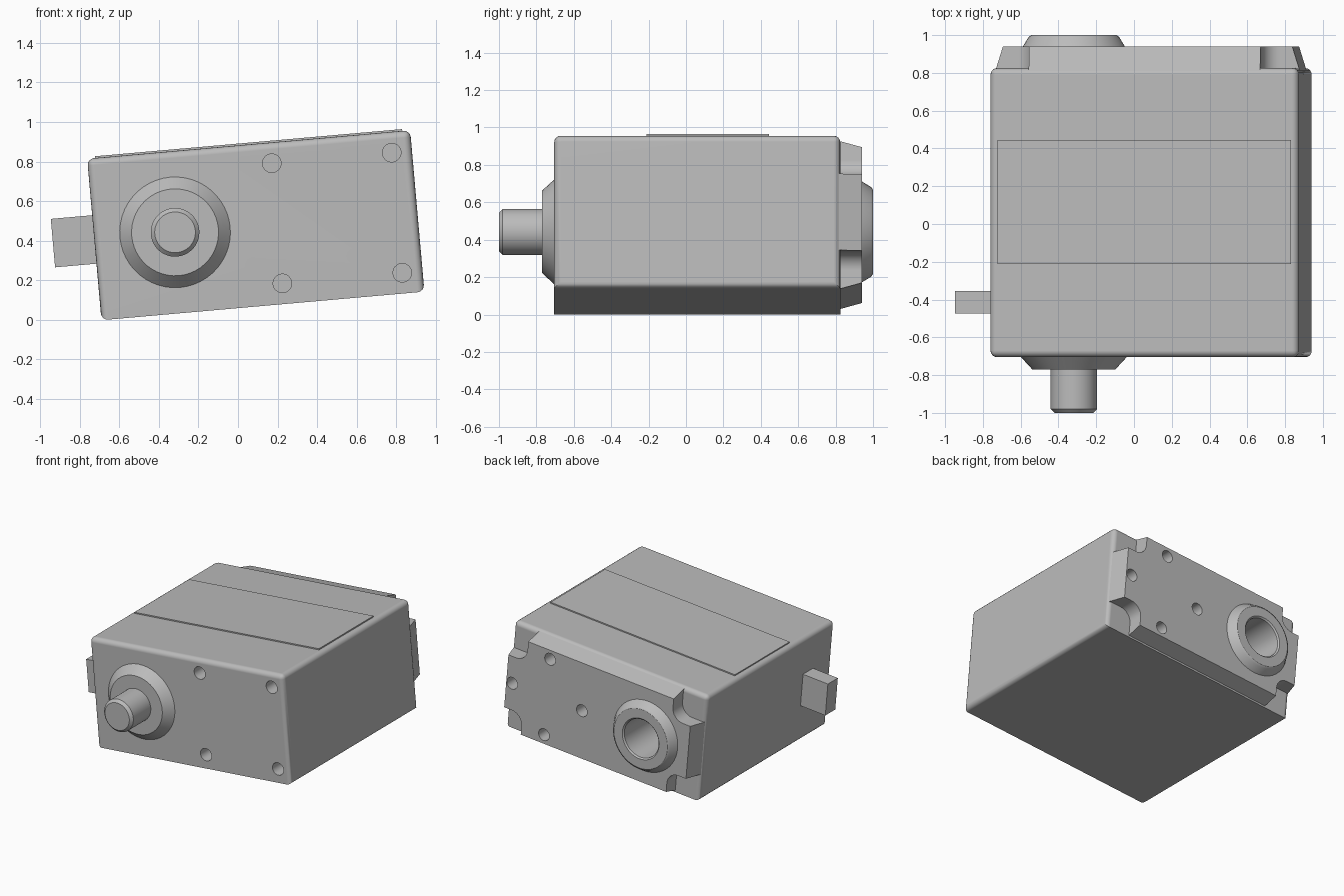
import bpy, bmesh, math
from mathutils import Matrix, Vector

if "Cube" in bpy.data.objects:
    bpy.data.objects.remove(bpy.data.objects["Cube"])

# The whole housing leans about the y axis
TILT = Matrix.Translation((0.09, 0, 0.478)) @ Matrix.Rotation(math.radians(-5.05), 4, 'Y')
W, H = 0.82, 0.41          # half width and half height of the housing
FRONT, STEP, BACK = -0.705, 0.825, 0.94
SHAFT_X = -W / 2

grey = bpy.data.materials.new("plain grey")
grey.use_nodes = True
grey.diffuse_color = (0.5, 0.5, 0.5, 1)
grey.node_tree.nodes["Principled BSDF"].inputs["Base Color"].default_value = (0.5, 0.5, 0.5, 1)


def make(name, bm):
    bmesh.ops.recalc_face_normals(bm, faces=bm.faces)
    mesh = bpy.data.meshes.new(name)
    bm.to_mesh(mesh)
    bm.free()
    mesh.materials.append(grey)
    ob = bpy.data.objects.new(name, mesh)
    bpy.context.collection.objects.link(ob)
    ob.matrix_world = TILT
    return ob


def activate(ob):
    bpy.ops.object.select_all(action='DESELECT')
    ob.select_set(True)
    bpy.context.view_layer.objects.active = ob


def smooth(ob):
    activate(ob)
    bpy.ops.object.shade_smooth_by_angle(angle=math.radians(30))
    mod = ob.modifiers.new("flat_normals", 'WEIGHTED_NORMAL')
    mod.keep_sharp = True


def box(lo, hi):
    bm = bmesh.new()
    lo, hi = Vector(lo), Vector(hi)
    bmesh.ops.create_cube(bm, size=1, matrix=Matrix.Translation((lo + hi) / 2)
                          @ Matrix.Diagonal((*(hi - lo), 1)))
    return bm


def lathe(name, profile, x=SHAFT_X, closed=False):
    """Spin (radius, y) points about an axis along y."""
    bm = bmesh.new()
    verts = [bm.verts.new((x + r, y, 0)) for r, y in profile]
    edges = [bm.edges.new(p) for p in zip(verts, verts[1:])]
    if closed:
        edges.append(bm.edges.new((verts[-1], verts[0])))
    bmesh.ops.spin(bm, geom=verts + edges, cent=(x, 0, 0), axis=(0, 1, 0),
                   angle=math.tau, steps=48)
    bmesh.ops.remove_doubles(bm, verts=bm.verts, dist=1e-4)
    ob = make(name, bm)
    smooth(ob)
    return ob


def drill(target, holes):
    """Cut round holes given as (x, z, radius, y start, y end)."""
    bm = bmesh.new()
    for x, z, r, y0, y1 in holes:
        bmesh.ops.create_cone(bm, cap_ends=True, segments=32, radius1=r, radius2=r, depth=y1 - y0,
                              matrix=Matrix.Translation((x, (y0 + y1) / 2, z))
                              @ Matrix.Rotation(math.pi / 2, 4, 'X'))
    cutter = make("hole_cutter", bm)
    cutter.hide_render = True
    mod = target.modifiers.new("holes", 'BOOLEAN')
    mod.operation, mod.solver, mod.object = 'DIFFERENCE', 'EXACT', cutter
    activate(target)
    bpy.ops.object.modifier_apply(modifier=mod.name)
    bpy.data.objects.remove(cutter)


# Housing: every edge rounded except the front and back edges underneath
bm = box((-W, FRONT, -H), (W, STEP, H))
round_edges = [e for e in bm.edges
               if not (all(v.co.z < 0 for v in e.verts)
                       and abs(e.verts[0].co.x - e.verts[1].co.x) > 1)]
bmesh.ops.bevel(bm, geom=round_edges, offset=0.035, segments=4, profile=0.5, affect='EDGES')
housing = make("housing", bm)
mount = [(x, z, 0.047, FRONT - 0.05, FRONT + 0.12) for x in (0.108, 0.717) for z in (-0.305, 0.305)]
bore = (SHAFT_X, 0, 0.155, 0.4, 1.1)
drill(housing, mount + [bore])
smooth(housing)

# Back cover: cross shape with filleted notches, tapering to the rear
NOTCH_X, NOTCH_Z, FILLET = 0.615, 0.205, 0.09
quarter = [(W - 0.006, NOTCH_Z)]
for i in range(9):
    a = math.radians(270 - 90 * i / 8)
    quarter.append((NOTCH_X + FILLET * (1 + math.cos(a)), NOTCH_Z + FILLET * (1 + math.sin(a))))
quarter.append((NOTCH_X, H - 0.006))
flip = quarter[::-1]
outline = (quarter + [(-x, z) for x, z in flip]
           + [(-x, -z) for x, z in quarter] + [(x, -z) for x, z in flip])
bm = bmesh.new()
face = bm.faces.new([bm.verts.new((x, STEP - 0.03, z)) for x, z in outline])
rear = bmesh.ops.extrude_face_region(bm, geom=[face])["geom"]
for v in rear:
    if isinstance(v, bmesh.types.BMVert):
        v.co.y = BACK
        if abs(v.co.x) > W - 0.01:
            v.co.x -= math.copysign(0.045, v.co.x)
        if abs(v.co.z) > H - 0.01:
            v.co.z -= math.copysign(0.04, v.co.z)
cover = make("back_cover", bm)
R = 0.295
screws = [(0.425 + dx, dz, 0.045, BACK - 0.1, BACK + 0.05)
          for dx, dz in ((R, 0), (-R, 0), (0, R), (0, -R))]
drill(cover, screws + [bore])
smooth(cover)

# Output shaft with its conical collar at the front
lathe("front_collar", [(0, FRONT + 0.02), (0.28, FRONT + 0.02), (0.28, FRONT),
                       (0.22, -0.77), (0, -0.77)])
lathe("output_shaft", [(0, -0.74), (0.123, -0.74), (0.123, -0.98), (0.103, -1), (0, -1)])

# Hollow bearing boss at the back
lathe("rear_boss", [(0.145, 0.42), (0.145, 0.99), (0.155, 1), (0.225, 1), (0.24, 0.99),
                    (0.27, BACK), (0.27, BACK - 0.02), (0.165, BACK - 0.02), (0.165, 0.42)],
      closed=True)
lathe("bore_floor", [(0, 0.41), (0.16, 0.41), (0.16, 0.43), (0, 0.43)])

# Side connector and thin plate on top
make("side_connector", box((-1.03, -0.475, -0.123), (-W + 0.02, -0.355, 0.123)))
make("top_plate", box((-0.78, -0.212, H - 0.005), (0.78, 0.445, H + 0.009)))
